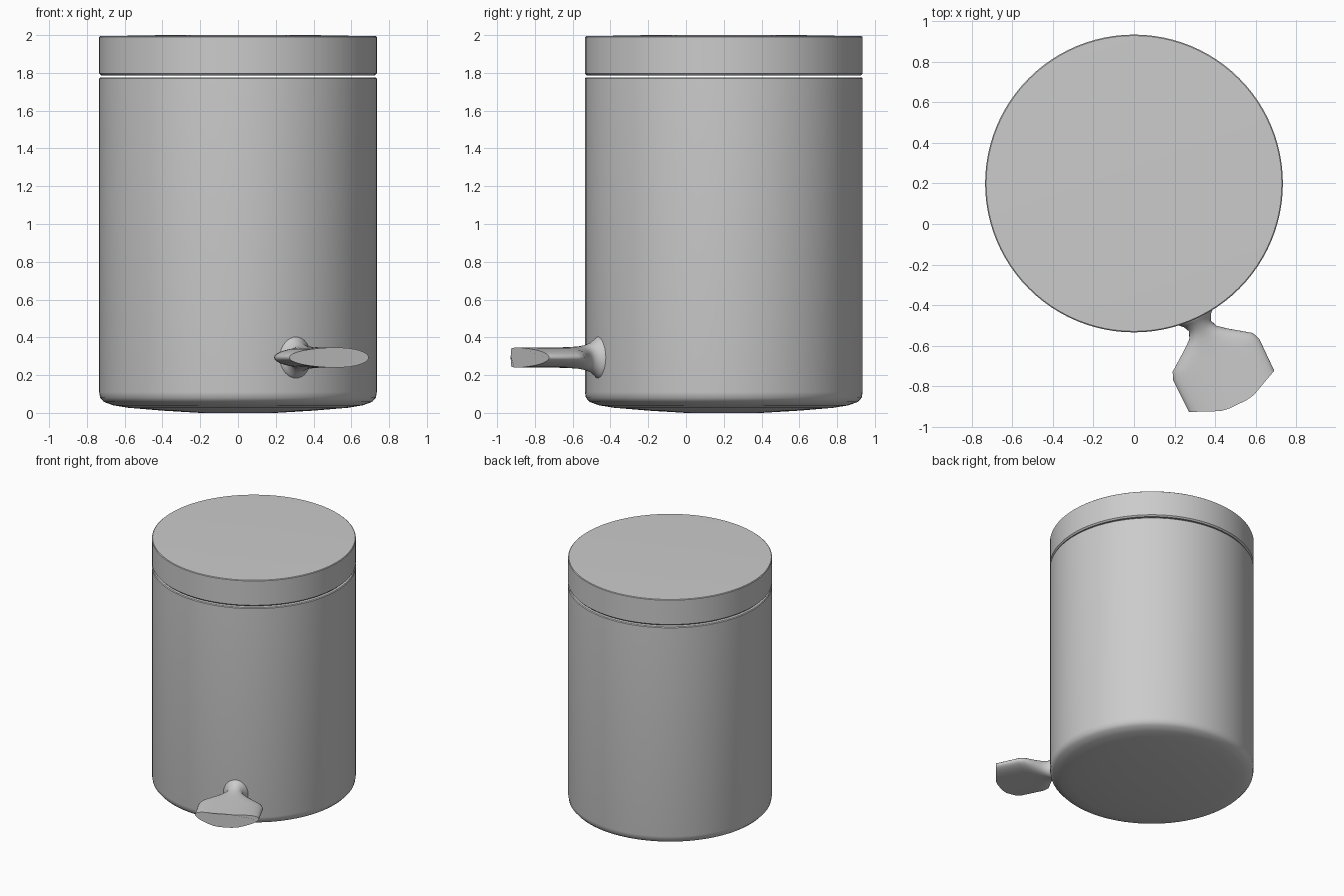
import bpy, bmesh, math
from mathutils import Vector

cube = bpy.data.objects.get("Cube")
if cube:
    bpy.data.objects.remove(cube)

CENTRE_Y = 0.2
RADIUS = 0.735

grey = bpy.data.materials.new("plain grey")
grey.use_nodes = True
colour = (0.6, 0.6, 0.6, 1)
grey.diffuse_color = colour
grey.node_tree.nodes["Principled BSDF"].inputs["Base Color"].default_value = colour


def loft(name, rings, angle):
    """Skin a list of closed rings, cap both ends and shade smooth."""
    bm = bmesh.new()
    loops = [[bm.verts.new(p) for p in ring] for ring in rings]
    n = len(loops[0])
    for a, b in zip(loops, loops[1:]):
        for i in range(n):
            j = (i + 1) % n
            bm.faces.new((a[i], a[j], b[j], b[i]))
    bm.faces.new(loops[0])
    bm.faces.new(loops[-1])
    bmesh.ops.recalc_face_normals(bm, faces=bm.faces)
    mesh = bpy.data.meshes.new(name)
    bm.to_mesh(mesh)
    bm.free()
    mesh.materials.append(grey)
    obj = bpy.data.objects.new(name, mesh)
    bpy.context.collection.objects.link(obj)
    bpy.ops.object.select_all(action='DESELECT')
    obj.select_set(True)
    bpy.context.view_layer.objects.active = obj
    bpy.ops.object.shade_smooth_by_angle(angle=math.radians(angle))
    return obj


def turned(name, profile, sides=96):
    """Turn a (radius, height) profile about the bin's upright axis."""
    steps = [math.tau * i / sides for i in range(sides)]
    rings = [[(r * math.cos(t), CENTRE_Y + r * math.sin(t), z) for t in steps]
             for r, z in profile]
    return loft(name, rings, 35)


# Bin body with a rounded, slightly domed base
turned("body", [(0.2, 0.0), (0.4, 0.012), (0.58, 0.027), (0.66, 0.04),
                (0.71, 0.058), (0.73, 0.08), (RADIUS, 0.11),
                (RADIUS, 1.77), (0.73, 1.776)])

# Shallow lid, separated from the body by a narrow gap
turned("lid", [(0.725, 1.787), (RADIUS, 1.797), (RADIUS, 1.99),
               (0.73, 1.994), (0.4, 2.0)])

# Foot pedal: flared root, narrow neck and broad bowed plate
angle = math.radians(-64.2)
outward = Vector((math.cos(angle), math.sin(angle), 0))
across = Vector((-outward.y, outward.x, 0))
origin = Vector((0, CENTRE_Y, 0.293)) - across * 0.013

# distance outward, half width, half height
sections = [(0.69, 0.1, 0.12), (0.725, 0.095, 0.118), (0.745, 0.075, 0.1),
            (0.775, 0.06, 0.078), (0.81, 0.075, 0.066), (0.84, 0.11, 0.06),
            (0.88, 0.165, 0.057), (0.92, 0.22, 0.055), (0.96, 0.236, 0.054),
            (1.205, 0.234, 0.053)]


def pedal_ring(dist, width, height, last, sides=32):
    ring = []
    for i in range(sides):
        t = math.tau * i / sides
        u, v = width * math.cos(t), height * math.sin(t)
        bow = 0.45 * max(0, abs(u) - 0.075) if last else 0
        ring.append(origin + outward * (dist - bow) + across * u + Vector((0, 0, v)))
    return ring


loft("pedal", [pedal_ring(*s, s is sections[-1]) for s in sections], 50)
